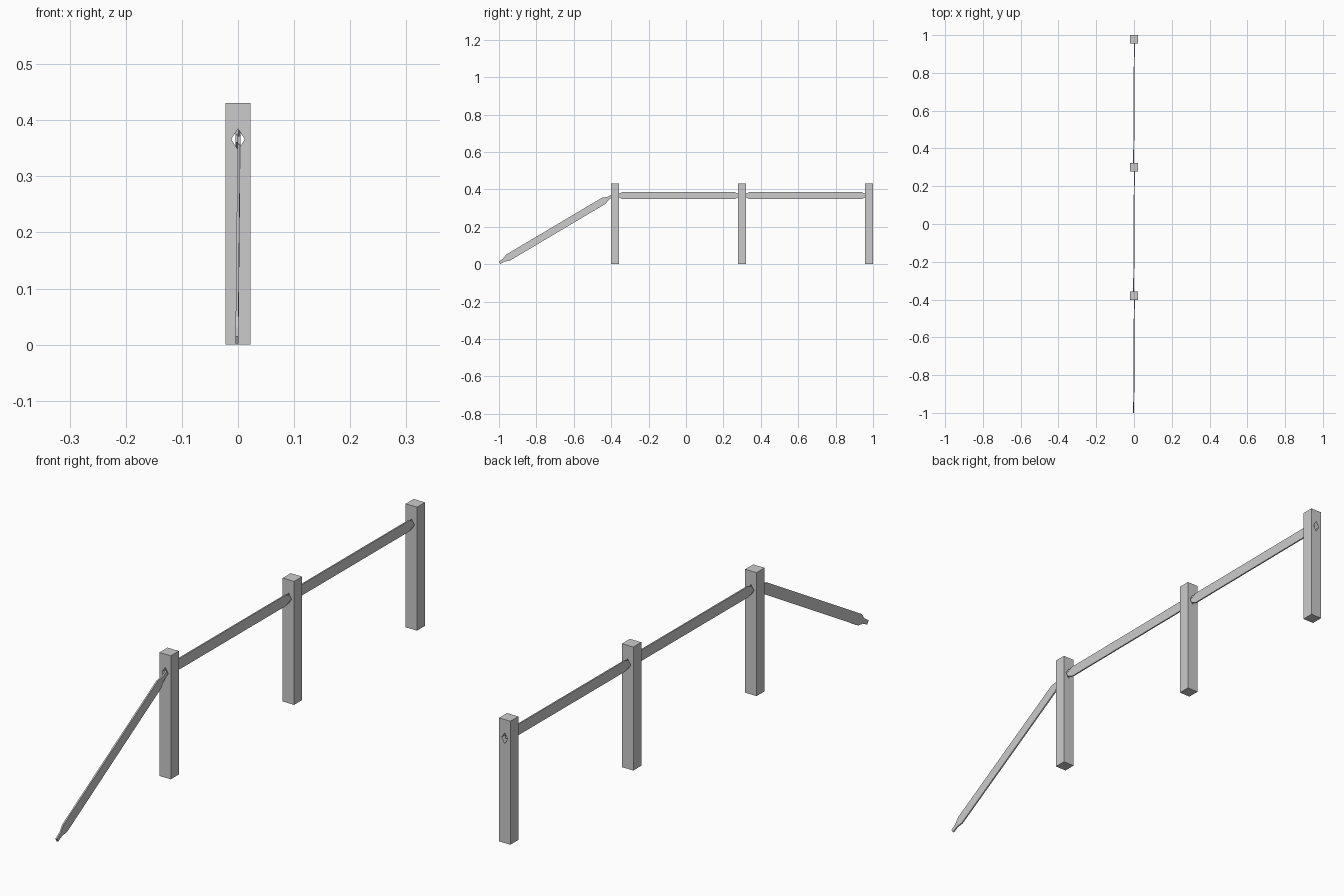
import bpy, bmesh, math
from mathutils import Matrix, Vector

if "Cube" in bpy.data.objects:
    bpy.data.objects.remove(bpy.data.objects["Cube"])

POSTS = [-0.38, 0.30, 0.978]
HOLE_Z = 0.366


def make_object(name, bm):
    bmesh.ops.recalc_face_normals(bm, faces=bm.faces)
    mesh = bpy.data.meshes.new(name)
    bm.to_mesh(mesh)
    bm.free()
    obj = bpy.data.objects.new(name, mesh)
    bpy.context.collection.objects.link(obj)
    return obj


def extrude_profile(name, points, offset):
    bm = bmesh.new()
    face = bm.faces.new([bm.verts.new(p) for p in points])
    ext = bmesh.ops.extrude_face_region(bm, geom=[face])
    moved = [g for g in ext["geom"] if isinstance(g, bmesh.types.BMVert)]
    bmesh.ops.translate(bm, verts=moved, vec=offset)
    # the starting face stays in place as the closing cap
    if not face.is_valid:
        bmesh.ops.holes_fill(bm, edges=bm.edges)
    return make_object(name, bm)


# Square posts with a diamond-shaped slot cut through from front to back
def post(name, y):
    bm = bmesh.new()
    bmesh.ops.create_cube(bm, size=1, matrix=Matrix.Translation((0, y, 0.2155))
                          @ Matrix.Diagonal((0.044, 0.044, 0.431, 1)))
    obj = make_object(name, bm)
    diamond = [(0.012, y - 0.05, HOLE_Z), (0, y - 0.05, HOLE_Z + 0.019),
               (-0.012, y - 0.05, HOLE_Z), (0, y - 0.05, HOLE_Z - 0.019)]
    cutter = extrude_profile(name + "_slot_cutter", diamond, Vector((0, 0.1, 0)))
    cutter.hide_render = True
    cutter.hide_viewport = True
    mod = obj.modifiers.new("slot", 'BOOLEAN')
    mod.operation = 'DIFFERENCE'
    mod.solver = 'EXACT'
    mod.object = cutter


# Thin plank with narrowed tongues at both ends
def rail(name, centre_y, centre_z, tilt=0.0, yaw=0.0):
    half = 0.35
    top = [(-half, 0.007), (-half + 0.028, 0.009), (-half + 0.05, 0.019)]
    top += [(-y, z) for y, z in reversed(top)]
    outline = top + [(y, -z) for y, z in reversed(top)]
    t = 0.005
    obj = extrude_profile(name, [(-t / 2, y, z) for y, z in outline], Vector((t, 0, 0)))
    obj.location = (0, centre_y, centre_z)
    obj.rotation_euler = (tilt, 0, yaw)


for i, y in enumerate(POSTS):
    post(f"post_{i + 1}", y)

# Level rails between neighbouring posts
for i, (a, b) in enumerate(zip(POSTS, POSTS[1:])):
    rail(f"level_rail_{i + 1}", (a + b) / 2, HOLE_Z + 0.001, 0, -0.006)

# Fallen rail leaning from the first post to the ground
rail("fallen_rail", -0.696, 0.187, math.radians(30.7), -0.006)
